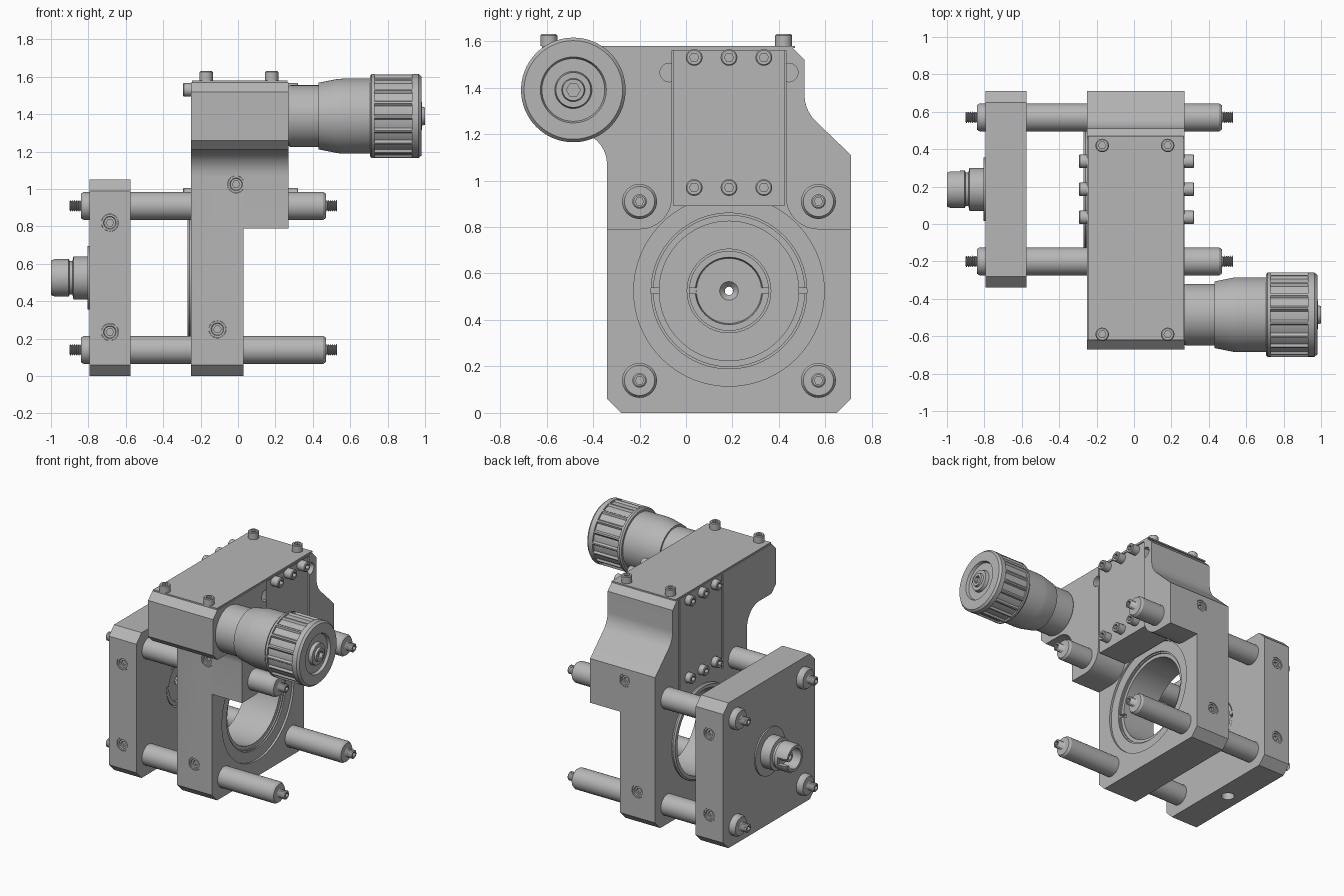
import bpy, bmesh, math
from mathutils import Vector

old = bpy.data.objects.get("Cube")
if old:
    bpy.data.objects.remove(old, do_unlink=True)

GREY = (0.47, 0.47, 0.47, 1)
metal = bpy.data.materials.new("grey metal")
metal.use_nodes = True
metal.diffuse_color = GREY
metal.node_tree.nodes["Principled BSDF"].inputs["Base Color"].default_value = GREY


def finish(name, bm):
    bmesh.ops.recalc_face_normals(bm, faces=bm.faces)
    mesh = bpy.data.meshes.new(name)
    bm.to_mesh(mesh)
    bm.free()
    mesh.materials.append(metal)
    ob = bpy.data.objects.new(name, mesh)
    bpy.context.collection.objects.link(ob)
    return ob


def prism(name, outline, x0, x1):
    """Extrude a (y, z) outline along x."""
    bm = bmesh.new()
    face = bm.faces.new([bm.verts.new((x0, y, z)) for y, z in outline])
    ext = bmesh.ops.extrude_face_region(bm, geom=[face])
    moved = [g for g in ext["geom"] if isinstance(g, bmesh.types.BMVert)]
    bmesh.ops.translate(bm, verts=moved, vec=(x1 - x0, 0, 0))
    return finish(name, bm)


def box(name, x0, x1, y0, y1, z0, z1):
    return prism(name, [(y0, z0), (y1, z0), (y1, z1), (y0, z1)], x0, x1)


def lathe(name, profile, loc, axis="X", steps=48, closed=False, hexagon=0):
    """Spin (height, radius) points around an axis; hexagon is a radius made six-sided."""
    bm = bmesh.new()
    vs = [bm.verts.new((r, 0, h)) for h, r in profile]
    es = [bm.edges.new(p) for p in zip(vs, vs[1:])]
    if closed:
        es.append(bm.edges.new((vs[-1], vs[0])))
    bmesh.ops.spin(bm, geom=vs + es, cent=(0, 0, 0), axis=(0, 0, 1),
                   angle=math.tau, steps=steps, use_merge=True)
    bmesh.ops.remove_doubles(bm, verts=bm.verts, dist=1e-5)
    for v in bm.verts:
        if hexagon and abs(v.co.xy.length - hexagon) < 1e-4:
            a = math.atan2(v.co.y, v.co.x) % (math.pi / 3) - math.pi / 6
            k = math.cos(math.pi / 6) / math.cos(a)
            v.co.x *= k
            v.co.y *= k
    dirs = {"X": (1, 0, 0), "-X": (-1, 0, 0), "Y": (0, 1, 0), "-Y": (0, -1, 0), "Z": (0, 0, 1)}
    if axis != "Z":
        rot = Vector(dirs[axis]).to_track_quat("Z", "Y").to_matrix()
        bmesh.ops.rotate(bm, verts=bm.verts, cent=(0, 0, 0), matrix=rot)
    bmesh.ops.translate(bm, verts=bm.verts, vec=loc)
    return finish(name, bm)


def rod(name, h0, h1, r, loc, axis="X", steps=48):
    return lathe(name, [(h0, 0), (h0, r), (h1, r), (h1, 0)], loc, axis, steps)


def cut(ob, cutter):
    mod = ob.modifiers.new("cut", "BOOLEAN")
    mod.operation, mod.solver, mod.object = "DIFFERENCE", "EXACT", cutter
    bpy.context.view_layer.objects.active = ob
    bpy.ops.object.modifier_apply(modifier=mod.name)
    bpy.data.objects.remove(cutter, do_unlink=True)


def arc(cy, cz, r, a0, a1, n=10):
    angles = [math.radians(a0 + (a1 - a0) * i / n) for i in range(n + 1)]
    return [(cy + r * math.cos(a), cz + r * math.sin(a)) for a in angles]


def cap_screw(name, loc, axis, length=0.05):
    lathe(name, [(0, 0), (0, .036), (length - .005, .036), (length, .031), (length, .02),
                 (length - .025, .02), (length - .025, 0)], loc, axis, 24, hexagon=.02)


def set_screw(host, name, loc, axis):
    cut(host, rod("cutter", -.03, .02, .046, loc, axis, 32))
    lathe(name, [(-.03, 0), (-.03, .045), (-.004, .045), (-.004, .034), (-.012, .031),
                 (-.012, .02), (-.028, .02), (-.028, 0)], loc, axis, 24, hexagon=.02)


CY, CZ = 0.185, 0.525          # optical axis
RODS = [(y, z) for y in (-.2, .57) for z in (.14, .91)]

# main body: full slab plus thicker upper block with two arms
shoulder = arc(.67, 1.37, .16, 225, 180) + [
    (.51, 1.52), (.46, 1.57), (-.62, 1.57), (-.67, 1.52), (-.67, 1.26), (-.62, 1.21)
] + arc(-.48, 1.07, .14, 90, 0)
body = prism("body_slab", [(-.28, 0), (.65, 0), (.71, .06), (.71, 1.11)] + shoulder
             + [(-.34, .06)], -.25, .03)
cut(body, rod("cutter", -.4, .2, .335, (0, CY, CZ), steps=96))
cut(body, rod("cutter", .015, .1, .41, (0, CY, CZ), steps=96))
arms = arc(-.2, .93, .14, -90, 0) + [(-.06, 1.56), (.43, 1.56)] + arc(.57, .93, .14, 180, 270)
block = prism("upper_block", [(.71, .79), (.71, 1.11)] + shoulder + [(-.34, .79)] + arms, .03, .27)
for y in (-.072, .442):
    cut(block, rod("cutter", .2, .4, .04, (0, y, 1.465), steps=32))
for y in (-.06, .43):
    cut(body, box("cutter", -.3, -.235, y - .005, y + .005, .88, 1.56))

# sliding panel and its screws on both sides
box("slide_panel", .03, .262, -.054, .424, .89, 1.56)
for y in (.035, .185, .335):
    for z in (.97, 1.53):
        cap_screw("panel_screw_left", (.262, y, z), "X", .06)
        cap_screw("panel_screw_right", (-.25, y, z), "-X", .045)

# top cover
box("top_cover", -.245, .265, -.62, .47, 1.57, 1.58)
for x in (-.17, .18):
    for y in (-.59, .42):
        cap_screw("cover_screw", (x, y, 1.58), "Z")

# lens holder ring with spanner notches
ring = lathe("lens_ring", [(-.27, .30), (-.27, .325), (-.26, .335), (.005, .335), (.005, .325),
                           (-.005, .325), (-.005, .30)], (0, CY, CZ), steps=96, closed=True)
for y in (CY - .32, CY + .32):
    cut(ring, box("cutter", -.03, .05, y - .04, y + .04, CZ - .012, CZ + .012))

# rear plate
plate = prism("rear_plate", [(-.28, 0), (.65, 0), (.71, .06), (.71, .99), (.65, 1.05),
                             (-.28, 1.05), (-.34, .99), (-.34, .06)], -.795, -.575)
cut(plate, rod("cutter", -.62, -.5, .18, (0, CY, CZ), steps=64))
cut(plate, rod("cutter", -.9, -.5, .04, (0, CY, CZ)))
cut(plate, rod("cutter", -.1, .1, .045, (-.685, CY, 0), "Z"))
insert = lathe("plate_insert", [(-.63, .018), (-.605, .04), (-.605, .14), (-.58, .145),
                                (-.58, .172), (-.63, .172)], (0, CY, CZ), steps=64, closed=True)
for y in (CY - .16, CY + .16):
    cut(insert, box("cutter", -.6, -.55, y - .025, y + .025, CZ - .012, CZ + .012))

# fibre connector
socket = lathe("connector", [(.78, .018), (.78, .17), (.805, .17), (.805, .115), (.88, .115),
                             (.885, .09), (.9, .09), (.905, .1), (.98, .1), (1, .092), (1, .072),
                             (.9, .072), (.9, .035), (.96, .035), (.96, .018)],
               (0, CY, CZ), "-X", 64, closed=True)
cut(socket, box("cutter", -1.05, -.93, CY + .05, CY + .15, CZ - .025, CZ + .025))

# set screws on front and back faces
for host, x, z in ((body, .01 - .02, 1.025), (body, -.11, .25),
                   (plate, -.685, .82), (plate, -.685, .235)):
    back_x = x
    set_screw(host, "set_screw_front", (x, -.34, z), "-Y")
    set_screw(host, "set_screw_back", (back_x, .71, z), "Y")

# four guide rods with threaded ends
thread = []
for i in range(6):
    thread += [(.47 + i * .01, .023), (.475 + i * .01, .031)]
right_end = [(.455, .075), (.47, .065)] + thread + [(.53, .025), (.53, .018), (.51, .018), (.51, 0)]
left_end = [(-h - .37, r) for h, r in reversed(right_end)]
for y, z in RODS:
    lathe("guide_rod", left_end + right_end, (0, y, z), hexagon=.018)

# adjuster: sleeve, fluted grip and end cap
KY, KZ = -.485, 1.39
lathe("adjuster_sleeve", [(.26, 0), (.26, .155), (.28, .165), (.43, .165), (.43, .178), (.53, .198),
                          (.56, .2), (.705, .2), (.705, .215), (.715, .225), (.73, .225),
                          (.73, 0)], (0, KY, KZ), steps=96)
flutes = []
for i in range(144):
    a = math.tau * i / 144
    r = .225 if i % 8 in (0, 1) else .212
    flutes.append((KY + r * math.cos(a), KZ + r * math.sin(a)))
prism("fluted_grip", flutes, .73, .93)
lathe("grip_cap", [(.93, 0), (.93, .225), (.965, .225), (.98, .212), (.98, .142), (.96, .135),
                   (.96, .08), (.985, .075), (.985, .05), (1, .046), (1, .03), (.975, .03),
                   (.975, 0)], (0, KY, KZ), steps=96, hexagon=.03)

# smooth curved surfaces, keep edges crisp
bpy.ops.object.select_all(action="DESELECT")
for ob in bpy.context.collection.objects:
    if ob.type == "MESH":
        ob.select_set(True)
        bpy.context.view_layer.objects.active = ob
bpy.ops.object.shade_smooth_by_angle(angle=math.radians(25))
